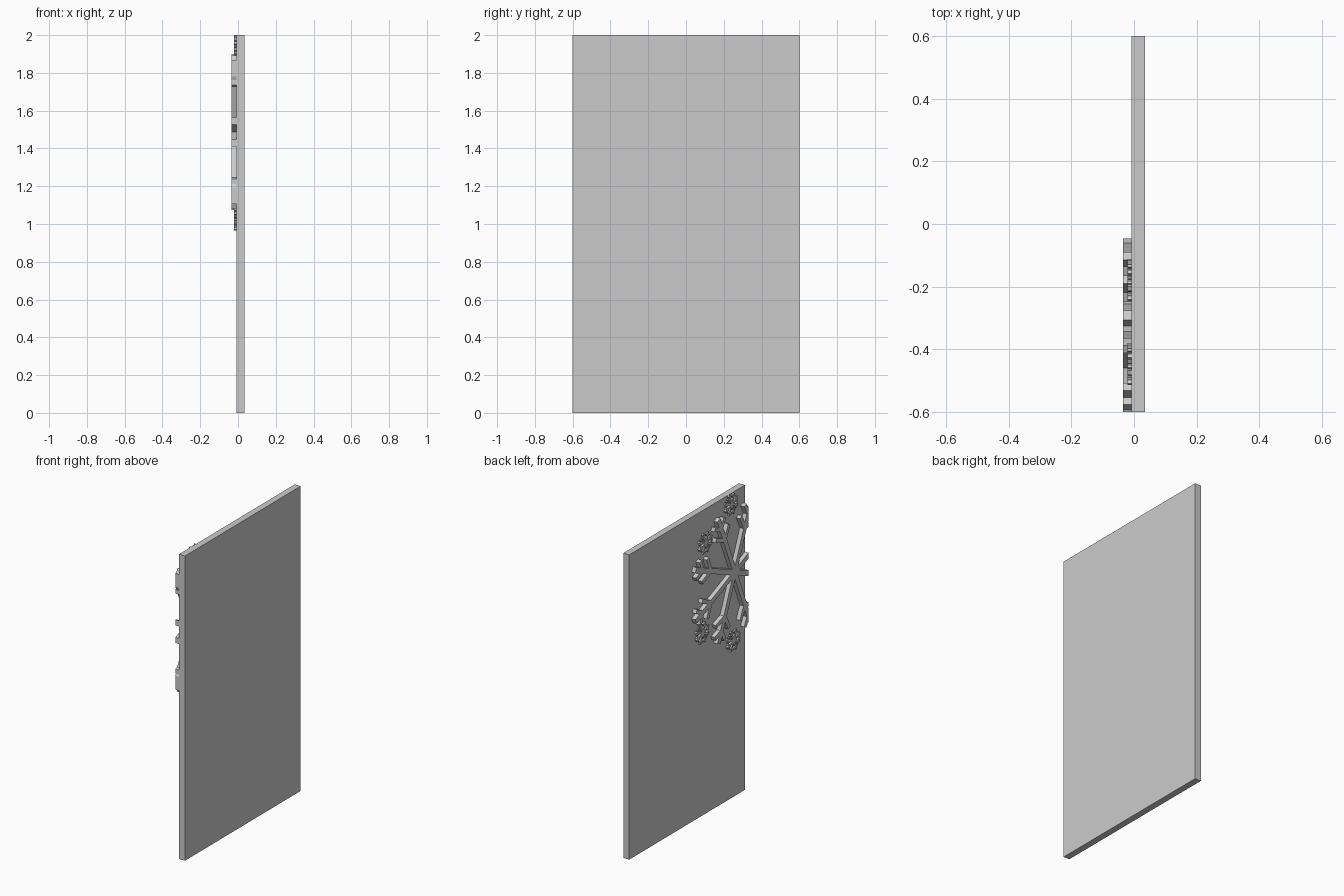
import bpy, bmesh
from math import radians, cos, sin
from mathutils import Vector, Matrix

if "Cube" in bpy.data.objects:
    bpy.data.objects.remove(bpy.data.objects["Cube"])

FACE = -0.008   # decorated side of the panel
EDGE = -0.6     # panel edge where the big flake is cut off


def box(bm, x0, x1, start, angle, length, w0, w1):
    """Tapered bar lying on the panel, from start along angle in the y-z plane."""
    d = Vector((0, cos(angle), sin(angle)))
    n = Vector((0, -d.z, d.y))
    s = Vector((0, *start))
    e = s + d * length
    flat = [s - n * w0 / 2, e - n * w1 / 2, e + n * w1 / 2, s + n * w0 / 2]
    low = [bm.verts.new(p + Vector((x1, 0, 0))) for p in flat]
    top = [bm.verts.new(p + Vector((x0, 0, 0))) for p in flat]
    bm.faces.new(low)
    bm.faces.new(top[::-1])
    for i in range(4):
        j = (i + 1) % 4
        bm.faces.new((low[i], top[i], top[j], low[j]))


def finish(bm, name):
    bmesh.ops.recalc_face_normals(bm, faces=bm.faces)
    me = bpy.data.meshes.new(name)
    bm.to_mesh(me)
    bm.free()
    ob = bpy.data.objects.new(name, me)
    bpy.context.collection.objects.link(ob)
    return ob


def snowflake(name, cy, cz, arms, turn, radius, width, depth, branches):
    bm = bmesh.new()
    for k in range(arms):
        a = turn + radians(360 / arms) * k
        box(bm, depth, FACE, (cy, cz), a, radius, width, width)
        for r, length, w in branches:
            p = (cy + r * cos(a), cz + r * sin(a))
            for side in (-1, 1):
                box(bm, depth, FACE, p, a + side * radians(48), length, w, w)
    # cut flush with the panel edge
    bmesh.ops.bisect_plane(bm, geom=bm.verts[:] + bm.edges[:] + bm.faces[:],
                           plane_co=(0, EDGE, 0), plane_no=(0, -1, 0),
                           clear_outer=True)
    bmesh.ops.holes_fill(bm, edges=[e for e in bm.edges if e.is_boundary], sides=0)
    return finish(bm, name)


# flat door panel
bm = bmesh.new()
bmesh.ops.create_cube(bm, size=1, matrix=Matrix.Translation(((FACE + 0.035) / 2, 0, 1))
                      @ Matrix.Diagonal((0.035 - FACE, 1.2, 2, 1)))
finish(bm, "panel")

# large raised snowflake running off the edge
snowflake("large_snowflake", -0.46, 1.487, 8, radians(22.5), 0.44, 0.034, -0.035,
          [(0.27, 0.10, 0.026), (0.36, 0.075, 0.026)])

# four small snowflakes around it
for i, (y, z) in enumerate([(-0.448, 1.933), (-0.179, 1.783), (-0.148, 1.203), (-0.468, 1.032)]):
    snowflake(f"small_snowflake_{i + 1}", y, z, 8, radians(22.5), 0.07, 0.013, -0.02,
              [(0.042, 0.022, 0.009)])
